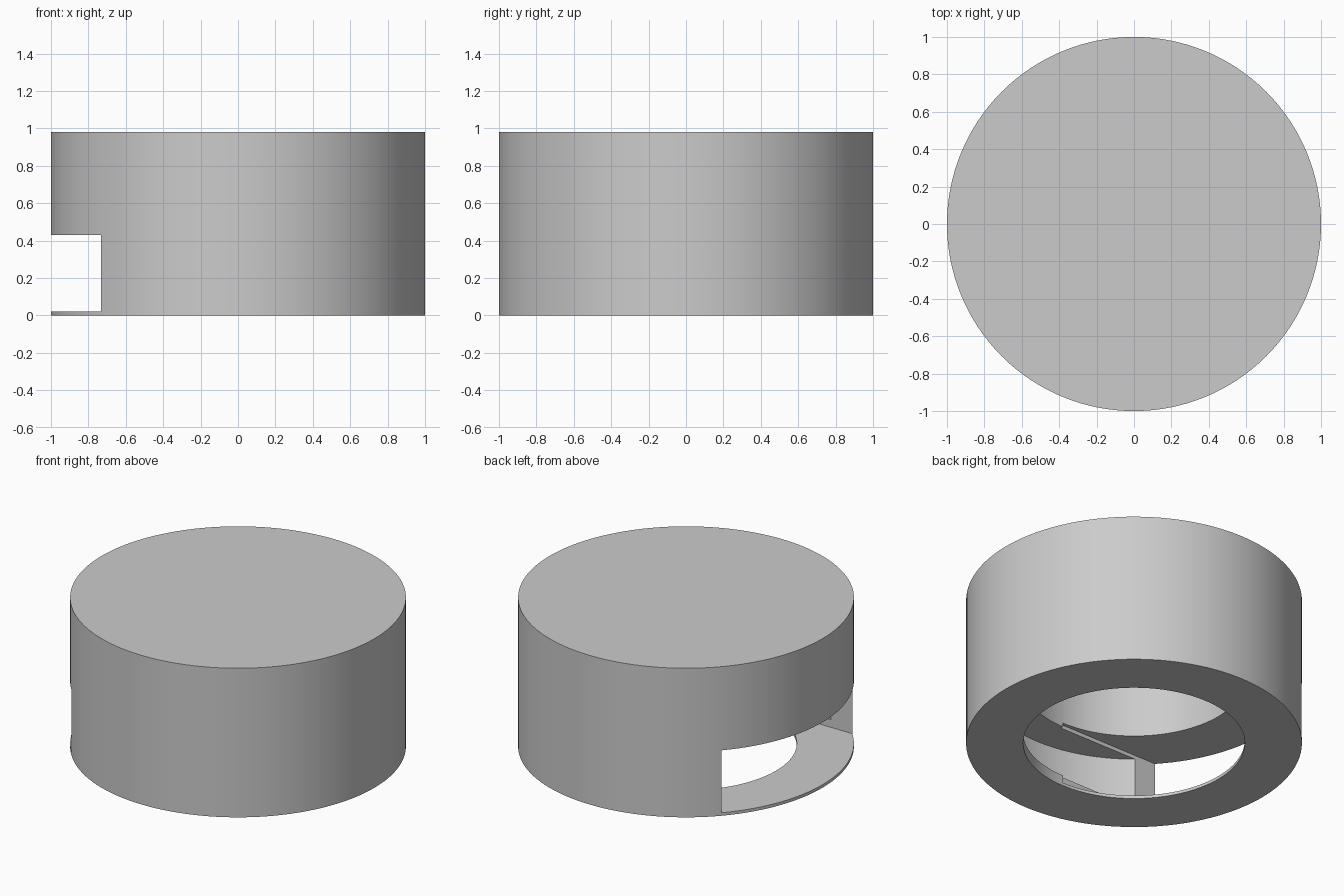
import bpy
from mathutils import Vector

if "Cube" in bpy.data.objects:
    bpy.data.objects.remove(bpy.data.objects["Cube"], do_unlink=True)

SIDES = 128
HEIGHT = 0.98

grey = bpy.data.materials.new("plain_grey")
grey.use_nodes = True
colour = (0.6, 0.6, 0.6, 1)
grey.diffuse_color = colour
grey.node_tree.nodes["Principled BSDF"].inputs["Base Color"].default_value = colour


def cylinder(name, radius, low, high):
    bpy.ops.mesh.primitive_cylinder_add(
        vertices=SIDES, radius=radius, depth=high - low,
        location=(0, 0, (low + high) / 2))
    obj = bpy.context.object
    obj.name = name
    obj.data.materials.append(grey)
    return obj


def box(name, low, high):
    low, high = Vector(low), Vector(high)
    bpy.ops.mesh.primitive_cube_add(size=1, location=(low + high) / 2)
    obj = bpy.context.object
    obj.name = name
    obj.scale = high - low
    obj.data.materials.append(grey)
    return obj


def carve(body, cutter):
    cutter.hide_render = True
    mod = body.modifiers.new(cutter.name, "BOOLEAN")
    mod.operation = "DIFFERENCE"
    mod.solver = "EXACT"
    mod.object = cutter
    bpy.context.view_layer.objects.active = body
    bpy.ops.object.modifier_apply(modifier=mod.name)
    bpy.data.objects.remove(cutter, do_unlink=True)


# Solid round body
body = cylinder("round_housing", 1.0, 0, HEIGHT)

# Central bore, open below and closed by the top
carve(body, cylinder("bore_cutter", 0.66, -0.1, 0.9))

# Wider round pocket inside the wall
carve(body, cylinder("pocket_cutter", 0.893, 0.07, 0.405))

# Side slot leading from the outside to the bore
carve(body, box("slot_cutter", (-1.2, -0.68, 0.02), (0, 0.68, 0.43)))

# Smooth round walls with crisp rims
bpy.ops.object.select_all(action="DESELECT")
body.select_set(True)
bpy.context.view_layer.objects.active = body
bpy.ops.object.shade_smooth_by_angle(angle=0.5)
